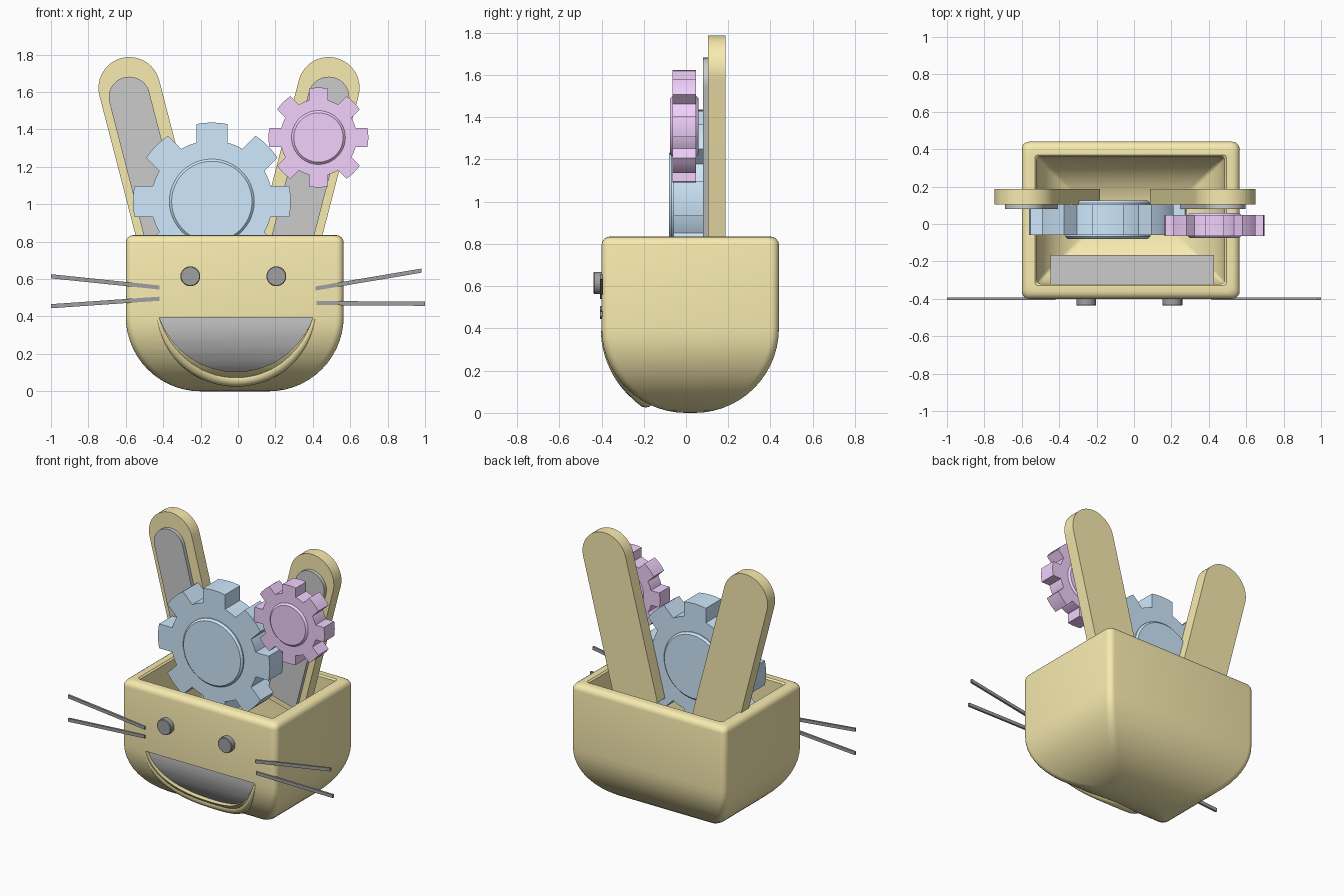
import bpy, bmesh
from math import sin, cos, pi, radians, sqrt, acos, asin, atan2, hypot
from mathutils import Matrix, Vector

if "Cube" in bpy.data.objects:
    bpy.data.objects.remove(bpy.data.objects["Cube"])

CX, CY = -0.0175, 0.02          # body centre


def material(name, rgb):
    m = bpy.data.materials.new(name)
    m.diffuse_color = (*rgb, 1)
    m.use_nodes = True
    m.node_tree.nodes["Principled BSDF"].inputs["Base Color"].default_value = m.diffuse_color
    return m


GOLD = material("gold", (0.94, 0.83, 0.43))
BLUE = material("blue", (0.62, 0.81, 0.98))
PURPLE = material("purple", (0.89, 0.64, 0.98))
DARK = material("dark", (0.35, 0.35, 0.35))


def loft(name, rings, mat=None):
    """Skin a list of equal-length point rings and cap both ends."""
    bm = bmesh.new()
    vs = [[bm.verts.new(p) for p in r] for r in rings]
    n = len(rings[0])
    for a, b in zip(vs, vs[1:]):
        for i in range(n):
            j = (i + 1) % n
            bm.faces.new((a[i], a[j], b[j], b[i]))
    bm.faces.new(vs[0][::-1])
    bm.faces.new(vs[-1])
    bmesh.ops.recalc_face_normals(bm, faces=bm.faces)
    me = bpy.data.meshes.new(name)
    bm.to_mesh(me)
    bm.free()
    ob = bpy.data.objects.new(name, me)
    bpy.context.collection.objects.link(ob)
    if mat:
        me.materials.append(mat)
    return ob


def prism(name, pts, y0, y1, mat=None):
    """Extrude an (x, z) outline along y."""
    return loft(name, [[(x, y, z) for x, z in pts] for y in (y0, y1)], mat)


def smooth(ob, angle=30):
    bpy.ops.object.select_all(action='DESELECT')
    ob.select_set(True)
    bpy.context.view_layer.objects.active = ob
    bpy.ops.object.shade_smooth_by_angle(angle=radians(angle))


def boolean(ob, cutter, op):
    m = ob.modifiers.new("cut", 'BOOLEAN')
    m.operation, m.object, m.solver = op, cutter, 'EXACT'
    bpy.context.view_layer.objects.active = ob
    bpy.ops.object.modifier_apply(modifier=m.name)
    bpy.data.objects.remove(cutter)


def rounded_rect(inset, z, r=0.04, n=5):
    hx, hy = 0.5825 - inset, 0.42 - inset
    r = min(r, hy * 0.9)
    pts = []
    for k, (sx, sy) in enumerate(((1, 1), (-1, 1), (-1, -1), (1, -1))):
        for i in range(n + 1):
            a = pi / 2 * (k + i / n)
            pts.append((CX + sx * (hx - r) + r * cos(a),
                        CY + sy * (hy - r) + r * sin(a), z))
    return pts


def bowl(inset, n=14):
    """Rings from the floor up to the end of the big bottom curve."""
    R = 0.4 - inset
    return [rounded_rect(inset + R * (1 - sin(a)), 0.4 - R * cos(a), 0.04 - inset * 0.3)
            for a in [pi / 2 * i / n for i in range(n + 1)]]


def segment(r, n=32):
    """Smile outline: circle segment below a flat top."""
    cz, top = 0.54, 0.395
    h = acos((cz - top) / r)
    return [(-0.01 + r * sin(a), cz - r * cos(a))
            for a in [h * (2 * i / n - 1) for i in range(n + 1)]]


# body: outside, rolled rim, then hollow inside
rim = [(0.04 * (1 - cos(a)), 0.795 + 0.04 * sin(a)) for a in [pi / 8 * i for i in range(5)]]
rings = bowl(0) + [rounded_rect(i, z) for i, z in rim]
rings += [rounded_rect(0.07, 0.835, 0.02), rounded_rect(0.08, 0.825, 0.02)]
rings += bowl(0.08)[::-1]
body = loft("body", rings, GOLD)
boolean(body, prism("mouth_cutter", segment(0.435), -0.6, -0.2), 'DIFFERENCE')
smooth(body, 35)

# mouth insert, following the body curve slightly recessed
mouth = prism("mouth", segment(0.46), -0.6, -0.165)
boolean(mouth, loft("mouth_limit", bowl(0.025) + [rounded_rect(0.025, 0.8)]), 'INTERSECT')
smooth(mouth)

# rounded lower lip
lip = []
for i in range(41):
    t = 2 * i / 40 - 1
    a = t * 1.22
    r = 0.008 + 0.032 * (1 - t * t)
    R = 0.435 + r
    z = 0.54 - R * cos(a)
    y = CY - 0.02 - sqrt(max(0, 0.16 - max(0, 0.4 - z) ** 2)) + 0.7 * r
    lip.append([(-0.01 + (R + r * cos(b)) * sin(a), y + r * sin(b),
                 0.54 - (R + r * cos(b)) * cos(a)) for b in [pi / 6 * k for k in range(12)]])
smooth(loft("lower_lip", lip, GOLD), 50)


def disc(name, x, z, r, y0, y1, bevel, mat, n=48):
    prof = [(r - bevel, y0), (r, y0 + bevel), (r, y1 - bevel), (r - bevel, y1)]
    ob = loft(name, [[(x + q * cos(2 * pi * i / n), y, z + q * sin(2 * pi * i / n))
                      for i in range(n)] for q, y in prof], mat)
    smooth(ob)


# eyes
for side, x in (("left", -0.255), ("right", 0.205)):
    disc(side + "_eye", x, 0.615, 0.053, -0.437, -0.38, 0.004, DARK)

# whiskers
for k, (x0, z0, x1, z1) in enumerate(((-1, 0.615, -0.42, 0.555), (-1, 0.455, -0.42, 0.495),
                                      (0.98, 0.645, 0.415, 0.55), (1, 0.468, 0.42, 0.472))):
    prism(f"whisker_{k + 1}", [(x0, z0 - 0.011), (x1, z1 - 0.011), (x1, z1 + 0.011),
                               (x0, z0 + 0.011)], -0.407, -0.393, DARK)


# ears: tilted strips with a round top, and a grey inner strip
def ear(name, side, z, r, length, y0, y1, mat=None):
    tilt = radians(14.5)
    pts = [(r * cos(pi * i / 24), r * sin(pi * i / 24)) for i in range(25)]
    pts += [(-r, -length), (r, -length)]
    out = [(-0.048 + side * (0.533 + u * cos(tilt) + v * sin(tilt)),
            z - u * sin(tilt) + v * cos(tilt)) for u, v in pts]
    smooth(prism(name, out, y0, y1, mat))


for side, label in ((-1, "left"), (1, "right")):
    ear(label + "_ear", side, 1.622, 0.165, 0.96, 0.105, 0.187, GOLD)
    ear(label + "_inner_ear", side, 1.572, 0.11, 0.86, 0.08, 0.11)


# gears: eight square teeth and a raised hub
def gear(name, x, z, tip, root, half, y0, y1, hub, h0, h1, mat):
    pts = []
    for k in range(8):
        c = pi / 4 * k
        ar, at = asin(half / root), asin(half / tip)
        prof = [(root, -ar)] + [(tip, at * (i / 2 - 1)) for i in range(5)] + [(root, ar)]
        gap = pi / 4 - 2 * ar
        prof += [(root, ar + gap * i / 4) for i in (1, 2, 3)]
        pts += [(x + r * cos(c + a), z + r * sin(c + a)) for r, a in prof]
    smooth(prism(name, pts, y0, y1, mat), 20)
    disc(name + "_hub", x, z, hub, h0, h1, 0.012, mat)


gear("large_gear", -0.14, 1.015, 0.422, 0.325, 0.083, -0.06, 0.105,
     0.227, -0.08, 0.125, BLUE)
gear("small_gear", 0.43, 1.357, 0.267, 0.205, 0.05, -0.063, 0.048,
     0.144, -0.075, 0.06, PURPLE)
